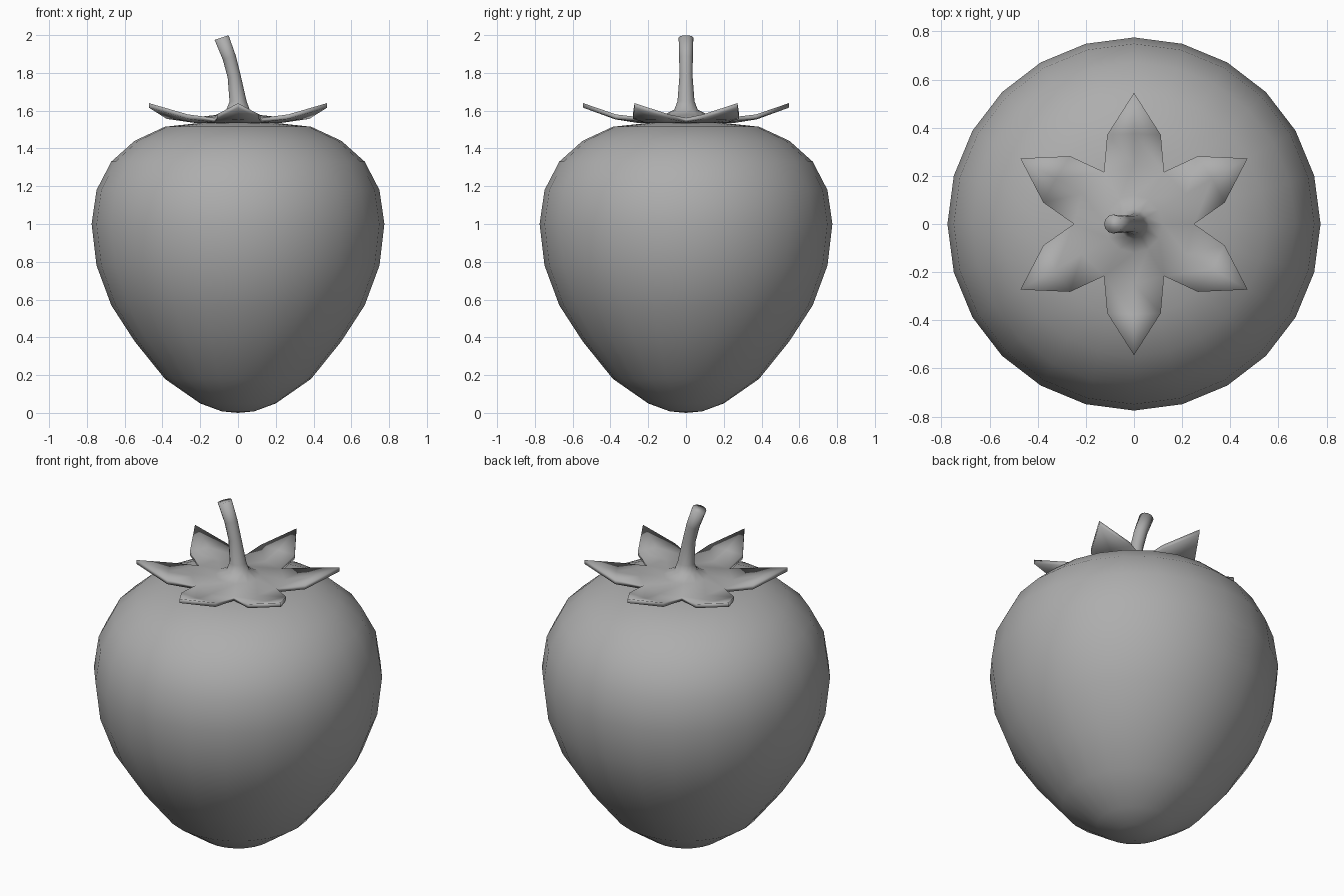
import bpy, bmesh
from math import sin, cos, radians, pi

if "Cube" in bpy.data.objects:
    bpy.data.objects.remove(bpy.data.objects["Cube"])

grey = bpy.data.materials.new("mid_grey")
grey.diffuse_color = (0.42, 0.42, 0.42, 1)
grey.use_nodes = True
grey.node_tree.nodes["Principled BSDF"].inputs["Base Color"].default_value = grey.diffuse_color


def finish(bm, name):
    bmesh.ops.recalc_face_normals(bm, faces=bm.faces)
    for f in bm.faces:
        f.smooth = True
    me = bpy.data.meshes.new(name)
    bm.to_mesh(me)
    bm.free()
    me.materials.append(grey)
    ob = bpy.data.objects.new(name, me)
    bpy.context.collection.objects.link(ob)
    return ob


def ring(bm, n, r, z, x=0.0, tilt=0.0):
    t = radians(tilt)
    out = []
    for i in range(n):
        a = pi / 2 + 2 * pi * i / n
        out.append(bm.verts.new((x + r * cos(a) * cos(t), r * sin(a), z + r * cos(a) * sin(t))))
    return out


def bridge(bm, a, b):
    n = len(a)
    for i in range(n):
        j = (i + 1) % n
        bm.faces.new((a[i], a[j], b[j], b[i]))


def fan(bm, a, c):
    for i in range(len(a)):
        bm.faces.new((a[i], a[(i + 1) % len(a)], c))


# Fruit body: lathed 24-sided profile
profile = [(0.085, 0.008), (0.2, 0.05), (0.387, 0.18), (0.548, 0.38), (0.671, 0.57),
           (0.749, 0.78), (0.775, 1.0), (0.749, 1.18), (0.671, 1.33), (0.548, 1.44),
           (0.387, 1.515), (0.2, 1.535)]
bm = bmesh.new()
rings = [ring(bm, 24, r, z) for r, z in profile]
for a, b in zip(rings, rings[1:]):
    bridge(bm, a, b)
fan(bm, rings[0], bm.verts.new((0, 0, 0)))
fan(bm, rings[-1], bm.verts.new((0, 0, 1.538)))
finish(bm, "fruit_body")

# Leaf crown with stem growing out of it
bm = bmesh.new()


def star_layer(dz):
    """Six leaves around a 12-point ring; returns the ring and the outline."""
    def pt(r, deg, z):
        a = radians(deg)
        return bm.verts.new((r * cos(a), r * sin(a), z + dz))
    inner = [pt(0.25, 90 + 30 * i, 1.562 if i % 2 else 1.558) for i in range(12)]
    outline = []
    for k in range(6):
        c = 90 + 60 * k
        base = (inner[2 * k - 1], inner[2 * k], inner[2 * k + 1])
        sh = [pt(0.387, c - 16.7, 1.58), pt(0.375, c, 1.578), pt(0.387, c + 16.7, 1.58)]
        tip = pt(0.545, c, 1.64)
        for i in range(2):
            bm.faces.new((base[i], base[i + 1], sh[i + 1], sh[i]))
            bm.faces.new((sh[i], sh[i + 1], tip))
        outline += [base[0], sh[0], tip, sh[2]]
    return inner, outline


top_in, top_out = star_layer(0)
low_in, low_out = star_layer(-0.024)
bridge(bm, top_out, low_out)
fan(bm, low_in, bm.verts.new((0, 0, 1.534)))

# Stem: flared foot, then a thin bent stalk
prev = top_in
for x, z, r, tilt in [(0, 1.577, 0.12, 0), (0, 1.605, 0.062, 0), (0, 1.65, 0.045, 3),
                      (-0.02, 1.78, 0.035, 9), (-0.046, 1.88, 0.036, 15), (-0.087, 1.987, 0.039, 18)]:
    cur = ring(bm, 12, r, z, x, tilt)
    bridge(bm, prev, cur)
    prev = cur
bm.faces.new(prev)
finish(bm, "leaf_crown_and_stem")
